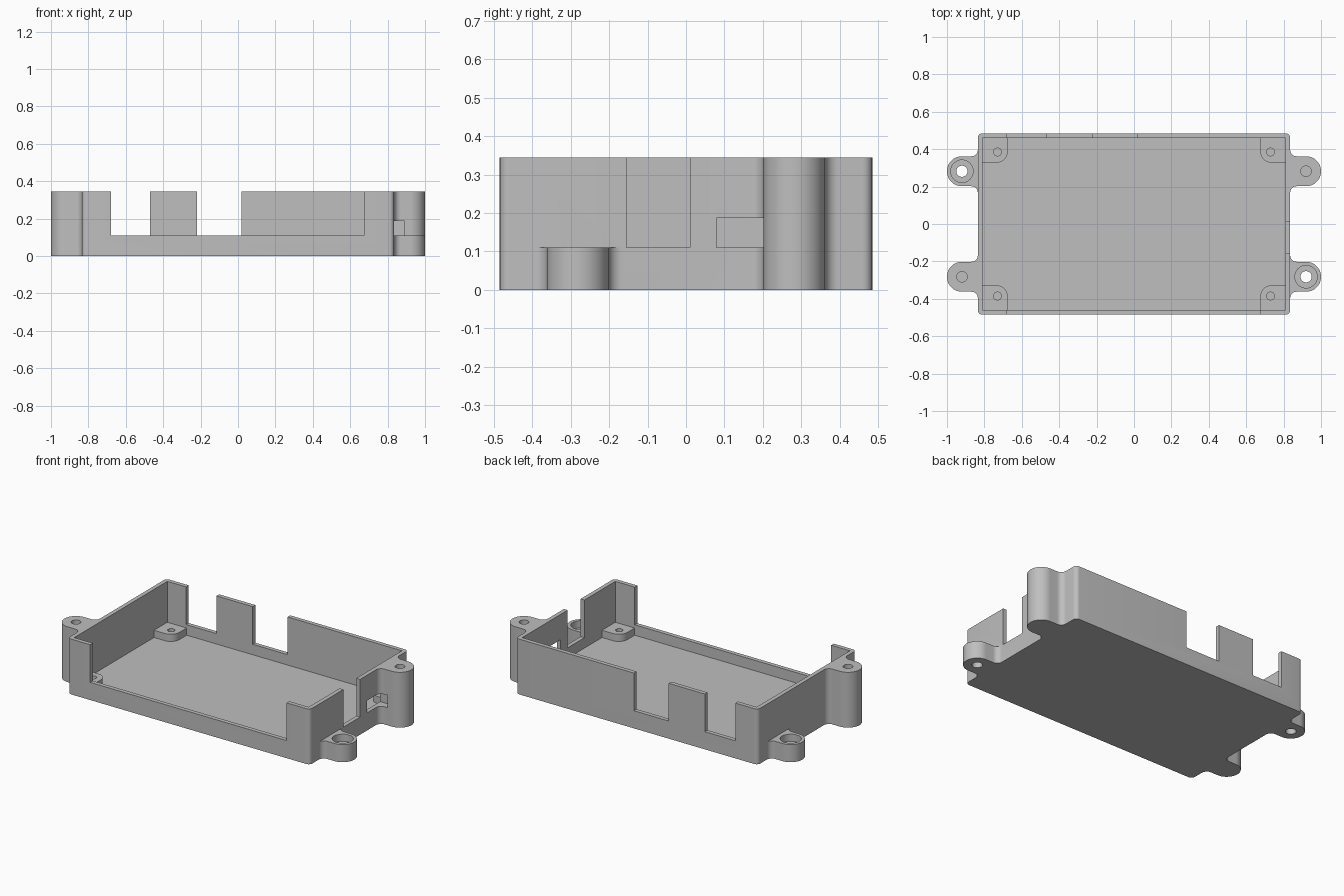
import bpy, bmesh
from math import cos, sin, pi, radians

if "Cube" in bpy.data.objects:
    bpy.data.objects.remove(bpy.data.objects["Cube"])

HX, HY, TOP, LOW = 0.835, 0.485, 0.345, 0.11   # outer half sizes, full and low heights
WALL, FLOOR, BOSS = 0.026, 0.045, 0.09
EAR_X, EAR_Y, EAR_R, FILLET = 0.92, 0.282, 0.08, 0.035

grey = bpy.data.materials.new("grey_plastic")
grey.use_nodes = True
colour = (0.52, 0.52, 0.52, 1)
grey.diffuse_color = colour
grey.node_tree.nodes["Principled BSDF"].inputs["Base Color"].default_value = colour


def arc(cx, cy, r, start, end, steps=12):
    angles = [radians(start + (end - start) * i / steps) for i in range(steps + 1)]
    return [(cx + r * cos(a), cy + r * sin(a)) for a in angles]


def prism(name, outline, z0, z1):
    """Extrude a closed xy outline from z0 to z1."""
    bm = bmesh.new()
    face = bm.faces.new([bm.verts.new((x, y, z0)) for x, y in outline])
    new = bmesh.ops.extrude_face_region(bm, geom=[face])["geom"]
    bmesh.ops.translate(bm, vec=(0, 0, z1 - z0),
                        verts=[v for v in new if isinstance(v, bmesh.types.BMVert)])
    bmesh.ops.recalc_face_normals(bm, faces=bm.faces)
    mesh = bpy.data.meshes.new(name)
    bm.to_mesh(mesh)
    bm.free()
    mesh.materials.append(grey)
    obj = bpy.data.objects.new(name, mesh)
    bpy.context.collection.objects.link(obj)
    return obj


def block(name, x0, x1, y0, y1, z0, z1):
    return prism(name, [(x0, y0), (x1, y0), (x1, y1), (x0, y1)], z0, z1)


def cylinder(name, x, y, r, z0, z1):
    return prism(name, arc(x, y, r, 0, 360, 32)[:-1], z0, z1)


def combine(target, tool, operation):
    mod = target.modifiers.new(operation, "BOOLEAN")
    mod.operation, mod.solver, mod.object = operation, "EXACT", tool
    bpy.context.view_layer.objects.active = target
    bpy.ops.object.modifier_apply(modifier=mod.name)
    bpy.data.objects.remove(tool)


def cut(target, tool):
    combine(target, tool, "DIFFERENCE")


# Shell with rounded vertical corners, hollowed from above
r = 0.025
outline = []
for i, (sx, sy) in enumerate([(1, 1), (-1, 1), (-1, -1), (1, -1)]):
    outline += arc(sx * (HX - r), sy * (HY - r), r, 90 * i, 90 * i + 90, 6)
tray = prism("enclosure_tray", outline, 0, TOP)
IX, IY = HX - WALL, HY - WALL
cut(tray, block("cavity", -IX, IX, -IY, IY, FLOOR, 1))

# Openings in the front, back and right-hand walls
for x0, x1, y in [(-0.68, 0.675, -HY), (-0.68, -0.47, HY), (-0.22, 0.02, HY)]:
    cut(tray, block("wall_opening", x0, x1, y - 0.08, y + 0.08, LOW, 1))
cut(tray, block("side_opening", 0.78, 0.9, -0.155, 0.01, LOW, 1))

# Rounded corner bosses with screw holes
for sx in (-1, 1):
    for sy in (-1, 1):
        ox, oy, bx, by, br = IX + 0.01, IY + 0.01, 0.675, 0.328, 0.06
        shape = [(ox, by), (ox, oy), (bx, oy)] + arc(bx + br, by + br, br, 180, 270, 8)
        boss = prism("corner_boss", [(sx * x, sy * y) for x, y in shape], 0.02, BOSS)
        combine(tray, boss, "UNION")
        cut(tray, cylinder("boss_hole", sx * 0.73, sy * 0.385, 0.021, FLOOR, 1))

# Filleted mounting ears: tall ones tapped, low ones counterbored
reach = EAR_R + FILLET
half = arc(HX + FILLET, -reach, FILLET, 180, 90, 8) + arc(EAR_X, 0, EAR_R, -90, 0, 16)
inner = HX - 0.015
ear_shape = [(inner, -reach)] + half + [(x, -y) for x, y in reversed(half[:-1])] + [(inner, reach)]
for sx in (-1, 1):
    for sy in (-1, 1):
        tall = sx == sy
        x, y = sx * EAR_X, sy * EAR_Y
        ear = prism("mounting_ear", [(sx * px, y + py) for px, py in ear_shape],
                    0, TOP if tall else LOW)
        combine(tray, ear, "UNION")
        if tall:
            cut(tray, cylinder("ear_hole", x, y, 0.028, 0.12, 1))
        else:
            cut(tray, cylinder("ear_hole", x, y, 0.03, -0.1, 1))
            cut(tray, cylinder("counterbore", x, y, 0.06, 0.065, 1))

# Small port running through the right-hand wall into the tall ear
cut(tray, block("port", 0.78, 0.89, 0.08, 0.245, LOW, 0.187))

bpy.ops.object.select_all(action="DESELECT")
tray.select_set(True)
bpy.context.view_layer.objects.active = tray
bpy.ops.object.shade_smooth_by_angle(angle=radians(30))
